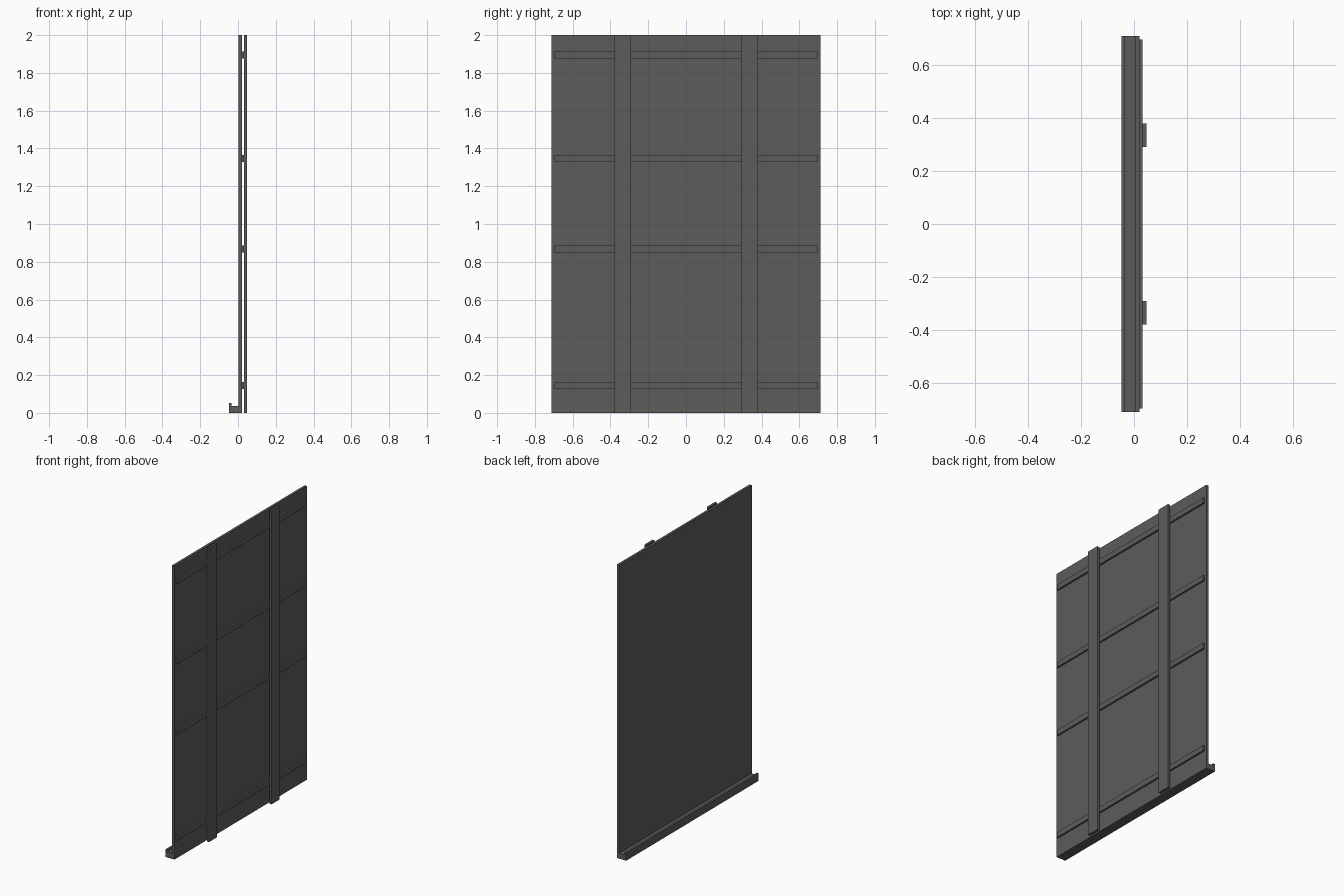
import bpy

if "Cube" in bpy.data.objects:
    bpy.data.objects.remove(bpy.data.objects["Cube"])

mat = bpy.data.materials.new("dark warm grey")
mat.diffuse_color = (0.11, 0.107, 0.1, 1)
mat.use_nodes = True
mat.node_tree.nodes["Principled BSDF"].inputs["Base Color"].default_value = mat.diffuse_color


def extrude_profile(name, pts, y0, y1):
    """Extrude a closed counter-clockwise x-z outline along y."""
    n = len(pts)
    verts = [(x, y, z) for y in (y0, y1) for x, z in pts]
    faces = [tuple(range(n)), tuple(reversed(range(n, 2 * n)))]
    faces += [(i, i + n, (i + 1) % n + n, (i + 1) % n) for i in range(n)]
    mesh = bpy.data.meshes.new(name)
    mesh.from_pydata(verts, [], faces)
    mesh.materials.append(mat)
    obj = bpy.data.objects.new(name, mesh)
    bpy.context.collection.objects.link(obj)
    return obj


def box(name, x0, x1, y0, y1, z0, z1):
    return extrude_profile(name, [(x0, z0), (x1, z0), (x1, z1), (x0, z1)], y0, y1)


# Main flat board
box("board_panel", 0.003, 0.02, -0.712, 0.712, 0, 2)

# Ledge with raised lip along the bottom of the board
extrude_profile("bottom_ledge", [(-0.048, 0), (0.003, 0), (0.003, 0.037),
                                 (-0.035, 0.037), (-0.035, 0.052), (-0.048, 0.052)],
                -0.712, 0.712)

# Horizontal battens on the rear face
for i, z in enumerate((0.145, 0.867, 1.347, 1.894)):
    box(f"horizontal_batten_{i + 1}", 0.02, 0.032, -0.697, 0.697, z - 0.018, z + 0.018)

# Two upright posts across the battens
for side, y in (("left", -0.336), ("right", 0.336)):
    box(f"upright_post_{side}", 0.032, 0.048, y - 0.044, y + 0.044, 0, 2)
